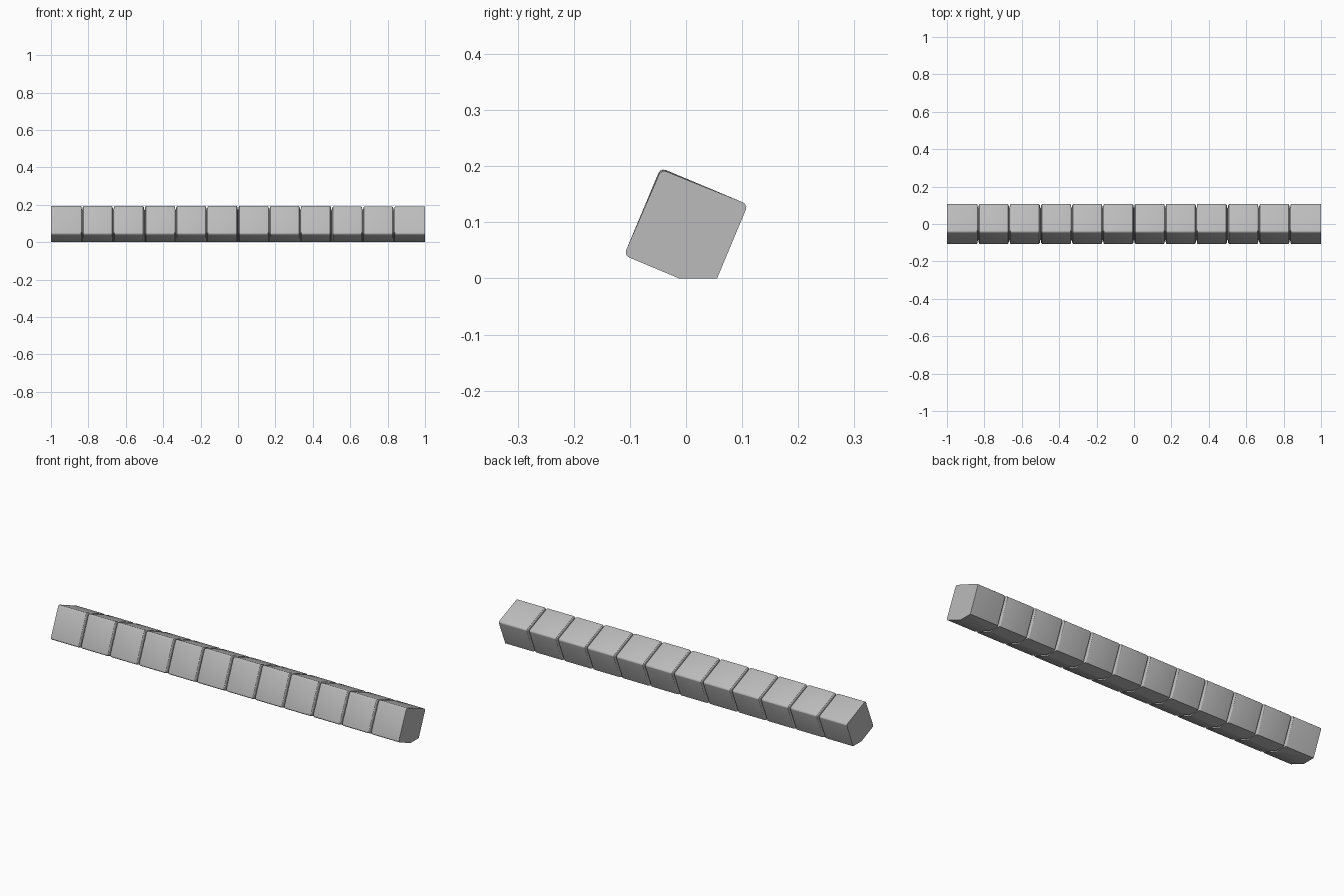
import bpy, bmesh, math
from mathutils import Vector

default = bpy.data.objects.get("Cube")
if default:
    bpy.data.objects.remove(default)

SEGMENTS = 12
PITCH = 2 / SEGMENTS
HALF = 0.0845       # half width of the square bar
ROUND = 0.010       # corner radius
TILT = math.radians(-22.7)
AXIS_Z = 0.0865

grey = bpy.data.materials.new("grey")
grey.use_nodes = True
colour = (0.5, 0.5, 0.5, 1)
grey.diffuse_color = colour
grey.node_tree.nodes["Principled BSDF"].inputs["Base Color"].default_value = colour


def section(bm, x, inset, wear):
    """One tilted, rounded square ring; wear pulls in the top corner."""
    ring = []
    for corner in range(4):
        mid = math.radians(45 + 90 * corner)
        reach = (HALF - inset - ROUND) * math.sqrt(2)
        if corner == 1:
            reach -= wear
        for step in (-45, -15, 15, 45):
            a = mid + math.radians(step)
            y = reach * math.cos(mid + TILT) + ROUND * math.cos(a + TILT)
            z = reach * math.sin(mid + TILT) + ROUND * math.sin(a + TILT)
            ring.append(bm.verts.new((x, y, AXIS_Z + z)))
    return ring


bm = bmesh.new()
rings = []
for i in range(SEGMENTS):
    left, right = -1 + i * PITCH, -1 + (i + 1) * PITCH
    wear = 0.003 if i >= 9 else 0
    # Rounded shoulders run down into the narrow groove between blocks
    shoulder = [(0.0012, 0.016), (0.004, 0.004), (0.007, 0.0012), (0.013, 0)]
    start = [(left + d, inset) for d, inset in shoulder] if i else [(left, 0)]
    end = [(right - d, inset) for d, inset in reversed(shoulder)]
    if i == SEGMENTS - 1:
        end = [(right, 0)]
    rings += [section(bm, x, inset, wear) for x, inset in start + end]

for a, b in zip(rings, rings[1:]):
    for j in range(len(a)):
        k = (j + 1) % len(a)
        bm.faces.new((a[j], a[k], b[k], b[j]))
bm.faces.new(rings[0])
bm.faces.new(rings[-1])

# Flat underside: slice off the lowest corner and close it
cut = bmesh.ops.bisect_plane(
    bm, geom=bm.verts[:] + bm.edges[:] + bm.faces[:], dist=1e-6,
    plane_co=Vector((0, 0, 0)), plane_no=Vector((0, 0, 1)), clear_inner=True)
rim = [e for e in bm.edges if e.is_boundary]
bmesh.ops.holes_fill(bm, edges=rim, sides=0)
bmesh.ops.recalc_face_normals(bm, faces=bm.faces[:])

mesh = bpy.data.meshes.new("segmented_bar")
bm.to_mesh(mesh)
bm.free()
mesh.materials.append(grey)
bar = bpy.data.objects.new("segmented_bar", mesh)
bpy.context.collection.objects.link(bar)
bpy.context.view_layer.objects.active = bar
bar.select_set(True)
bpy.ops.object.shade_smooth_by_angle(angle=math.radians(25))
